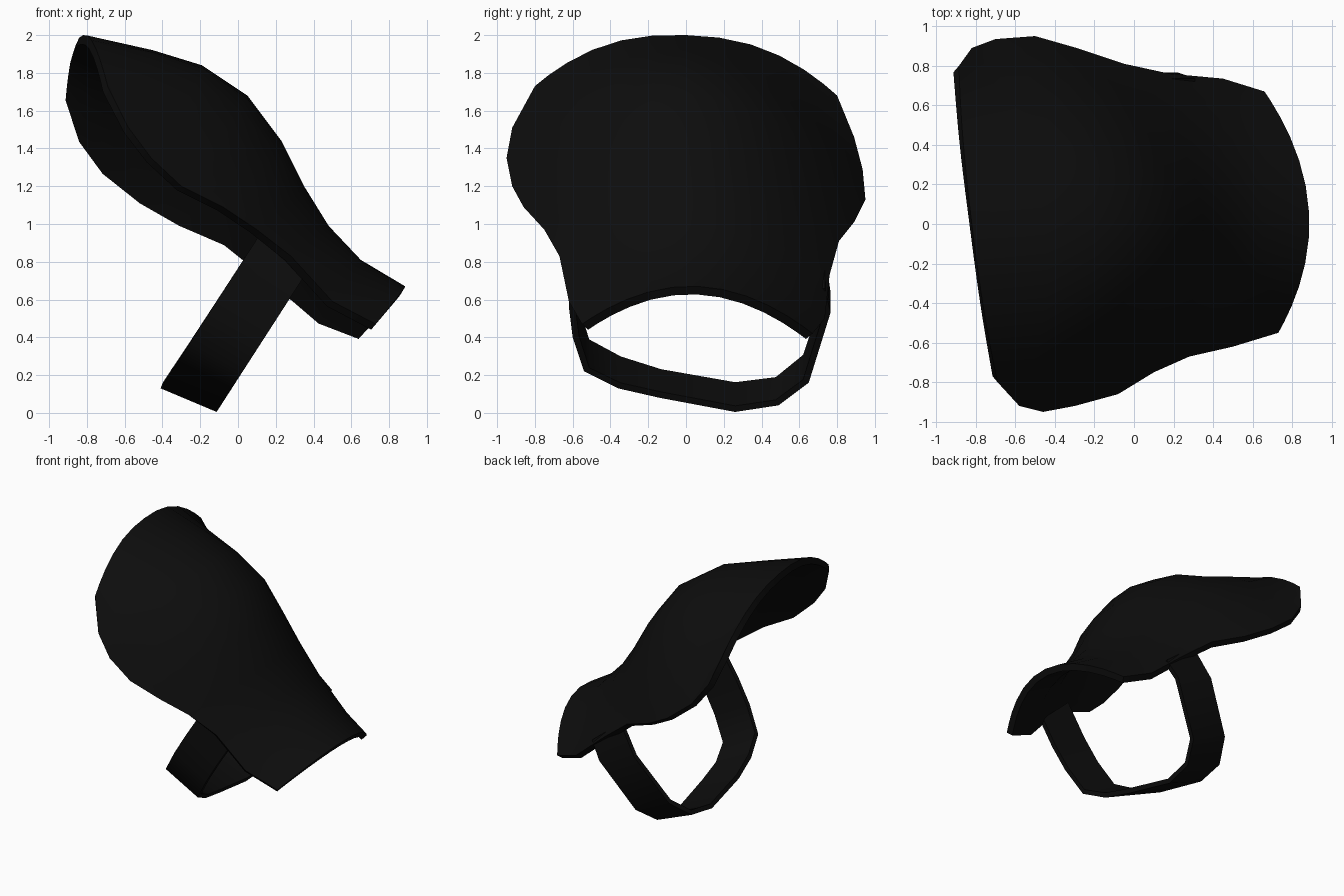
import bpy
import math
from mathutils import Vector

if "Cube" in bpy.data.objects:
    bpy.data.objects.remove(bpy.data.objects["Cube"])

black = bpy.data.materials.new("matte_black")
black.diffuse_color = (0.004, 0.004, 0.004, 1)
black.use_nodes = True
black.node_tree.nodes["Principled BSDF"].inputs["Base Color"].default_value = black.diffuse_color


def sheet(name, rows, thickness, angle):
    """Skin a grid of points and thicken it inwards."""
    n = len(rows[0])
    verts = [p for row in rows for p in row]
    faces = [(i * n + j, (i + 1) * n + j, (i + 1) * n + j + 1, i * n + j + 1)
             for i in range(len(rows) - 1) for j in range(n - 1)]
    mesh = bpy.data.meshes.new(name)
    mesh.from_pydata(verts, [], faces)
    mesh.materials.append(black)
    obj = bpy.data.objects.new(name, mesh)
    bpy.context.collection.objects.link(obj)
    solid = obj.modifiers.new("thickness", 'SOLIDIFY')
    solid.thickness = thickness
    solid.offset = -1
    bpy.ops.object.select_all(action='DESELECT')
    obj.select_set(True)
    bpy.context.view_layer.objects.active = obj
    bpy.ops.object.modifier_apply(modifier="thickness")
    bpy.ops.object.shade_smooth_by_angle(angle=math.radians(angle))
    return obj


# Pad: each station holds near rim, crest (x, z) and far rim
stations = [
    ((-.69, -.80, 1.73), (-.82, 2.00), (-.885, .80, 1.68)),
    ((-.58, -.92, 1.51), (-.45, 1.92), (-.82, .89, 1.46)),
    ((-.46, -.95, 1.35), (-.19, 1.84), (-.70, .935, 1.29)),
    ((-.30, -.92, 1.20), (.05, 1.68), (-.50, .95, 1.13)),
    ((-.08, -.86, 1.09), (.23, 1.44), (-.29, .89, 1.01)),
    ((.10, -.75, .97), (.35, 1.20), (-.05, .81, .91)),
    ((.28, -.67, .83), (.48, .99), (.18, .76, .73)),
    ((.50, -.62, .59), (.65, .81), (.45, .735, .50)),
    ((.73, -.55, .47), (.885, .67), (.66, .67, .42)),
]
COLS = 12
pad_rows = []
for k, (near, crest, far) in enumerate(stations):
    near, far = Vector(near), Vector(far)
    mid = (near + far) / 2
    rise = Vector((crest[0], mid.y, crest[1])) - mid
    power = 2.4 if k == 0 else 2.0
    row = []
    for j in range(COLS + 1):
        s = math.sin(math.pi / 2 * (2 * j / COLS - 1) * 0.8) / math.sin(math.pi * 0.4)
        row.append(mid + (far - near) * s / 2 + rise * (1 - abs(s) ** power))
    pad_rows.append(row)
sheet("curved_pad", pad_rows, 0.05, 60)

# Strap: y, height of lower edge, height of upper edge
loop = [
    (-.62, .74, .96), (-.62, .56, .72), (-.60, .40, .55), (-.54, .22, .37),
    (-.36, .13, .27), (-.14, .08, .20), (.26, .005, .13), (.49, .04, .16),
    (.65, .16, .29), (.765, .53, .64), (.735, .66, .86),
]
lower_edge = [Vector((-.11 + .645 * (a - .01), y, a)) for y, a, b in loop]
upper_edge = [Vector((-.41 + .645 * (b - .13), y, b)) for y, a, b in loop]
sheet("strap", [lower_edge, upper_edge], 0.035, 50)
